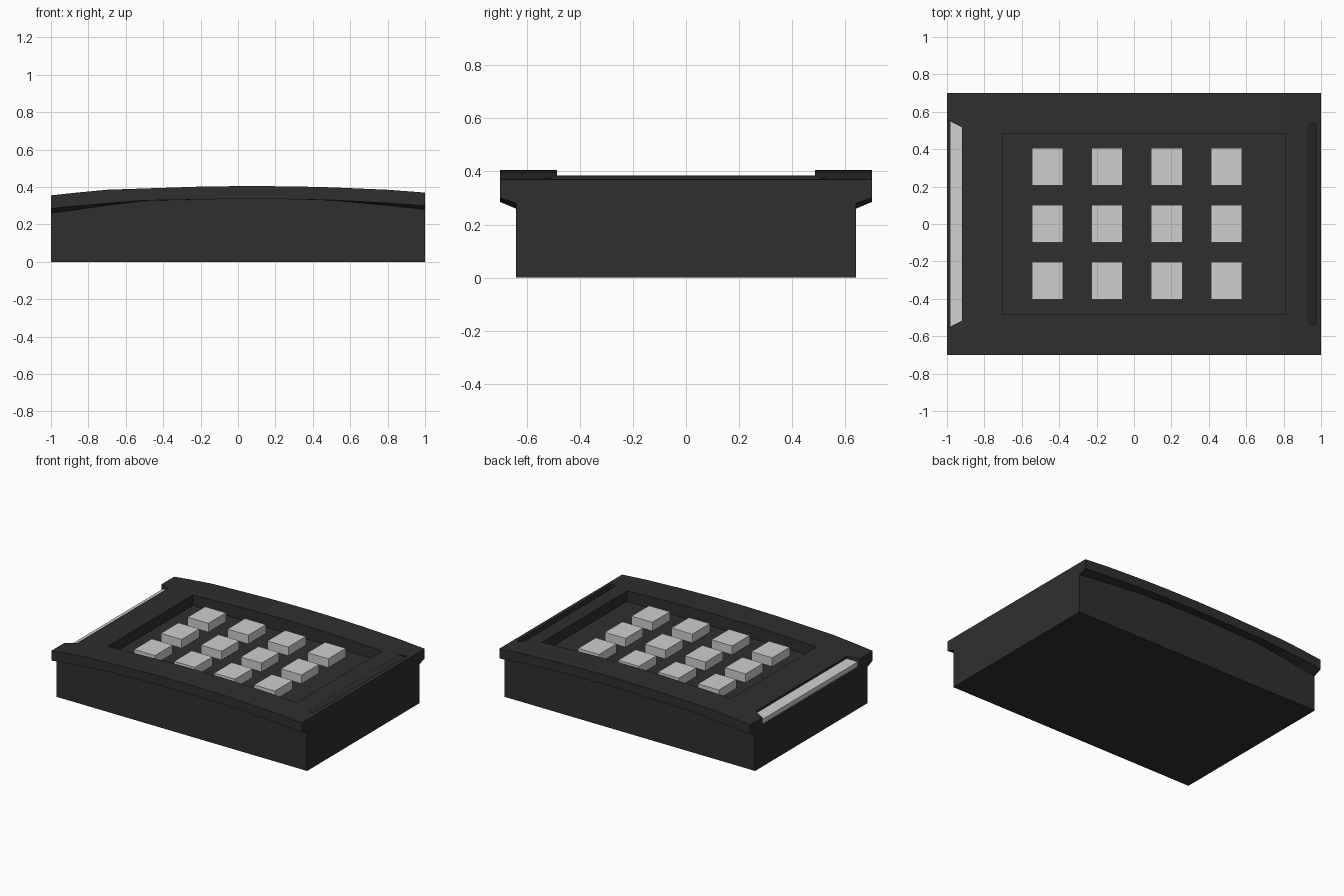
import bpy, bmesh

if "Cube" in bpy.data.objects:
    bpy.data.objects.remove(bpy.data.objects["Cube"])


def material(name, rgb):
    m = bpy.data.materials.new(name)
    m.diffuse_color = (*rgb, 1)
    m.use_nodes = True
    m.node_tree.nodes["Principled BSDF"].inputs["Base Color"].default_value = m.diffuse_color
    return m


DARK = material("charcoal plastic", (0.028, 0.028, 0.028))
LIGHT = material("light grey plastic", (0.62, 0.62, 0.62))


def loft(name, rings, mat):
    """Solid through a row of equal-length closed rings."""
    bm = bmesh.new()
    vs = [[bm.verts.new(p) for p in r] for r in rings]
    n = len(vs[0])
    for a, b in zip(vs, vs[1:]):
        for i in range(n):
            j = (i + 1) % n
            bm.faces.new((a[i], a[j], b[j], b[i]))
    bm.faces.new(vs[0])
    bm.faces.new(vs[-1])
    bmesh.ops.recalc_face_normals(bm, faces=bm.faces)
    me = bpy.data.meshes.new(name)
    bm.to_mesh(me)
    bm.free()
    me.materials.append(mat)
    ob = bpy.data.objects.new(name, me)
    bpy.context.collection.objects.link(ob)
    return ob


def prism(name, half, bottom, top, mat):
    """Prism from (x, y) footprint points mirrored in y; heights are functions of x."""
    pts = half + [(x, -y) for x, y in reversed(half)]
    return loft(name, [[(x, y, h(x)) for x, y in pts] for h in (bottom, top)], mat)


def flat(z):
    return lambda x: z


def cut(target, cutter):
    mod = target.modifiers.new("cut", 'BOOLEAN')
    mod.operation = 'DIFFERENCE'
    mod.solver = 'EXACT'
    mod.object = cutter
    cutter.hide_render = True
    cutter.hide_viewport = True
    cutter.display_type = 'WIRE'


# Housing: crowned top with an overhanging lip on the two long sides
# x, height under lip at wall, height under lip at rim, top height
stations = [
    (-1.0, 0.26, 0.285, 0.355), (-0.87, 0.277, 0.298, 0.369),
    (-0.7, 0.302, 0.312, 0.385), (-0.5, 0.326, 0.328, 0.392),
    (-0.2, 0.333, 0.333, 0.402), (0.05, 0.337, 0.337, 0.405),
    (0.3, 0.334, 0.334, 0.403), (0.5, 0.328, 0.330, 0.398),
    (0.8, 0.301, 0.314, 0.385), (1.0, 0.28, 0.30, 0.37)]
rings = []
for x, wall, rim, top in stations:
    side = [(0.64, 0), (0.64, wall), (0.70, rim), (0.70, top)]
    rings.append([(x, y, z) for y, z in side] +
                 [(x, -y, z) for y, z in reversed(side)])
housing = loft("housing", rings, DARK)

# Sunken key well
cut(housing, prism("well_cutter", [(-0.70, 0.485), (0.81, 0.485)],
                   flat(0.31), flat(0.6), DARK))

# Notch on the left end for the light bar
cut(housing, prism("notch_cutter", [(-1.06, 0.585), (-0.985, 0.55), (-0.92, 0.518)],
                   flat(0.295), flat(0.6), DARK))

# Finger groove near the right end, deepening outward
cut(housing, prism("groove_cutter",
                   [(0.925, 0.50), (0.932, 0.525), (0.95, 0.54), (0.972, 0.535)],
                   lambda x: 0.375 - (x - 0.925) * 0.7, flat(0.6), DARK))

# Light bar with sloping top
prism("light_bar", [(-0.985, 0.55), (-0.92, 0.518)],
      flat(0.29), lambda x: 0.328 + (x + 0.985) * 0.3, LIGHT)

# Keypad: four columns by three rows
for c in range(4):
    for r in range(3):
        x, y = -0.463 + 0.319 * c, -0.303 + 0.304 * r
        key = prism(f"key_{r + 1}_{c + 1}", [(x - 0.083, 0.10), (x + 0.083, 0.10)],
                    flat(0.305), flat(0.373), LIGHT)
        key.location.y = y
